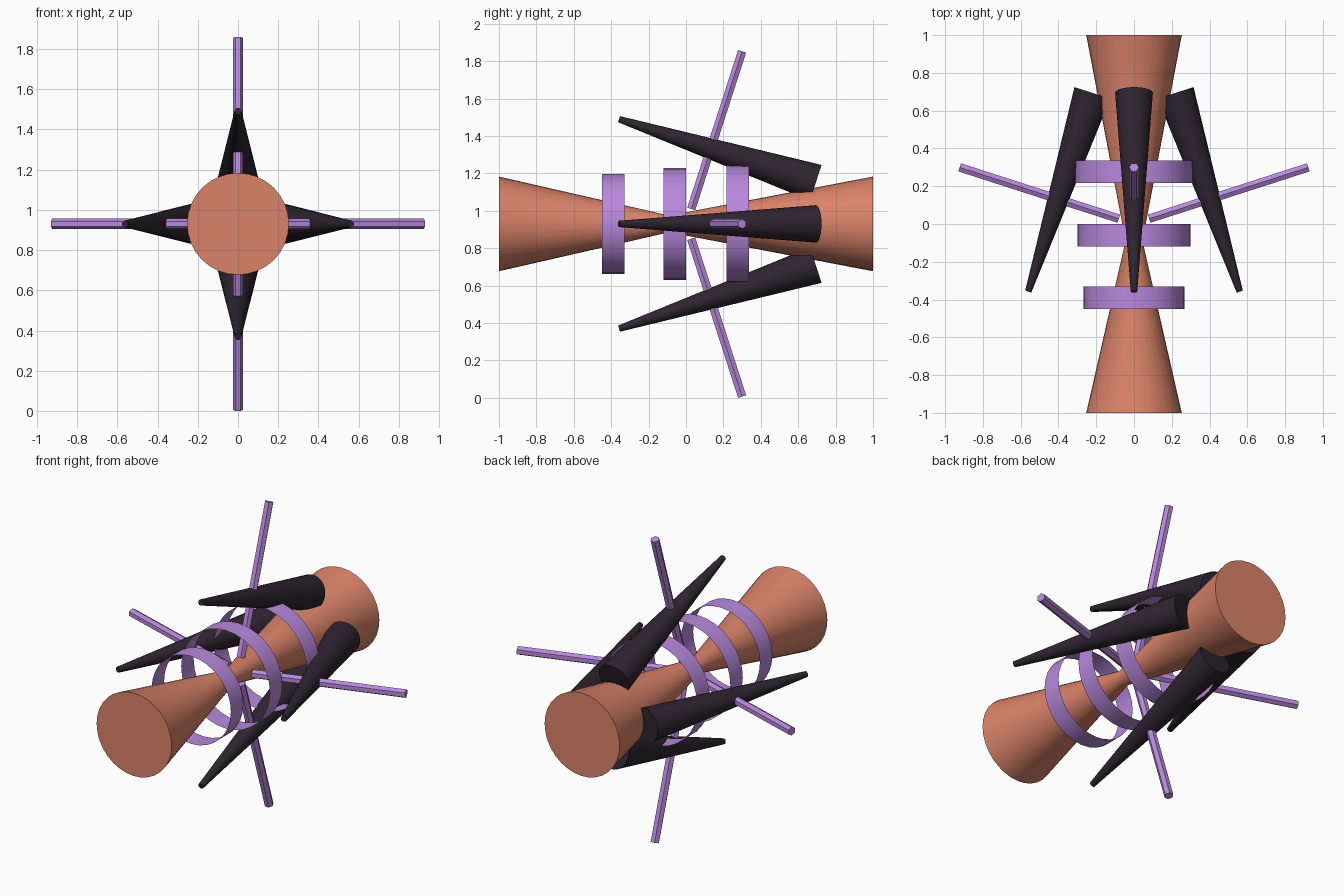
import bpy, bmesh, math
from mathutils import Vector, Matrix

if "Cube" in bpy.data.objects:
    bpy.data.objects.remove(bpy.data.objects["Cube"])

CZ = 0.93  # height of the long axis


def material(name, rgb):
    m = bpy.data.materials.new(name)
    m.diffuse_color = (*rgb, 1)
    m.use_nodes = True
    m.node_tree.nodes["Principled BSDF"].inputs["Base Color"].default_value = m.diffuse_color
    return m


ORANGE = material("terracotta", (0.70, 0.225, 0.14))
PURPLE = material("lilac", (0.48, 0.25, 0.72))
DARK = material("dark_plum", (0.028, 0.018, 0.030))


def finish(name, bm, mat, smooth=True):
    bmesh.ops.recalc_face_normals(bm, faces=bm.faces)
    me = bpy.data.meshes.new(name)
    bm.to_mesh(me)
    bm.free()
    me.materials.append(mat)
    ob = bpy.data.objects.new(name, me)
    bpy.context.collection.objects.link(ob)
    if smooth:
        bpy.context.view_layer.objects.active = ob
        ob.select_set(True)
        bpy.ops.object.shade_smooth_by_angle(angle=math.radians(35))
        ob.select_set(False)
    return ob


def lathe(name, profile, mat, sides=32, capped=True):
    """Revolve (y, radius) points around the long axis."""
    bm = bmesh.new()
    rings = []
    for y, r in profile:
        rings.append([bm.verts.new((r * math.cos(a), y, CZ + r * math.sin(a)))
                      for a in (2 * math.pi * i / sides for i in range(sides))])
    for a, b in zip(rings, rings[1:]):
        for i in range(sides):
            j = (i + 1) % sides
            bm.faces.new((a[i], a[j], b[j], b[i]))
    if capped:
        bm.faces.new(rings[0])
        bm.faces.new(rings[-1])
    return finish(name, bm, mat)


def taper(name, start, end, r1, r2, sides, mat, turn, smooth):
    """Tapered rod between two (y, distance from axis) points, turned about the axis."""
    a, b = Vector((0, start[0], start[1])), Vector((0, end[0], end[1]))
    d = (b - a).normalized()
    side = Vector((1, 0, 0))
    rot = Matrix((side, d.cross(side), d)).transposed().to_4x4()
    bm = bmesh.new()
    bmesh.ops.create_cone(bm, cap_ends=True, segments=sides, radius1=r1, radius2=r2,
                          depth=(b - a).length)
    # create_cone starts its ring on local y, so turn a corner onto the side axis
    bm.transform(Matrix.Translation((0, 0, CZ)) @ Matrix.Rotation(turn, 4, 'Y')
                 @ Matrix.Translation((a + b) / 2) @ rot @ Matrix.Rotation(math.pi / 2, 4, 'Z'))
    return finish(name, bm, mat, smooth)


# Central hourglass body
lathe("hourglass_body", [(-1, 0.253), (-0.09, 0.045), (1, 0.253)], ORANGE)

# Three thin open bands
for name, y, r in (("front_band", -0.39, 0.267), ("middle_band", -0.06, 0.299),
                   ("rear_band", 0.277, 0.314)):
    lathe(name, [(y - 0.06, r), (y + 0.06, r)], PURPLE, capped=False)

# Four spikes and four rods around the axis
for i, where in enumerate(("top", "right", "bottom", "left")):
    turn = i * math.pi / 2
    taper(where + "_spike", (0.694, 0.22), (-0.358, 0.56), 0.10, 0.017, 32, DARK, turn, True)
    taper(where + "_rod", (0.028, 0.08), (0.30, 0.923), 0.026, 0.026, 6, PURPLE, turn, False)
